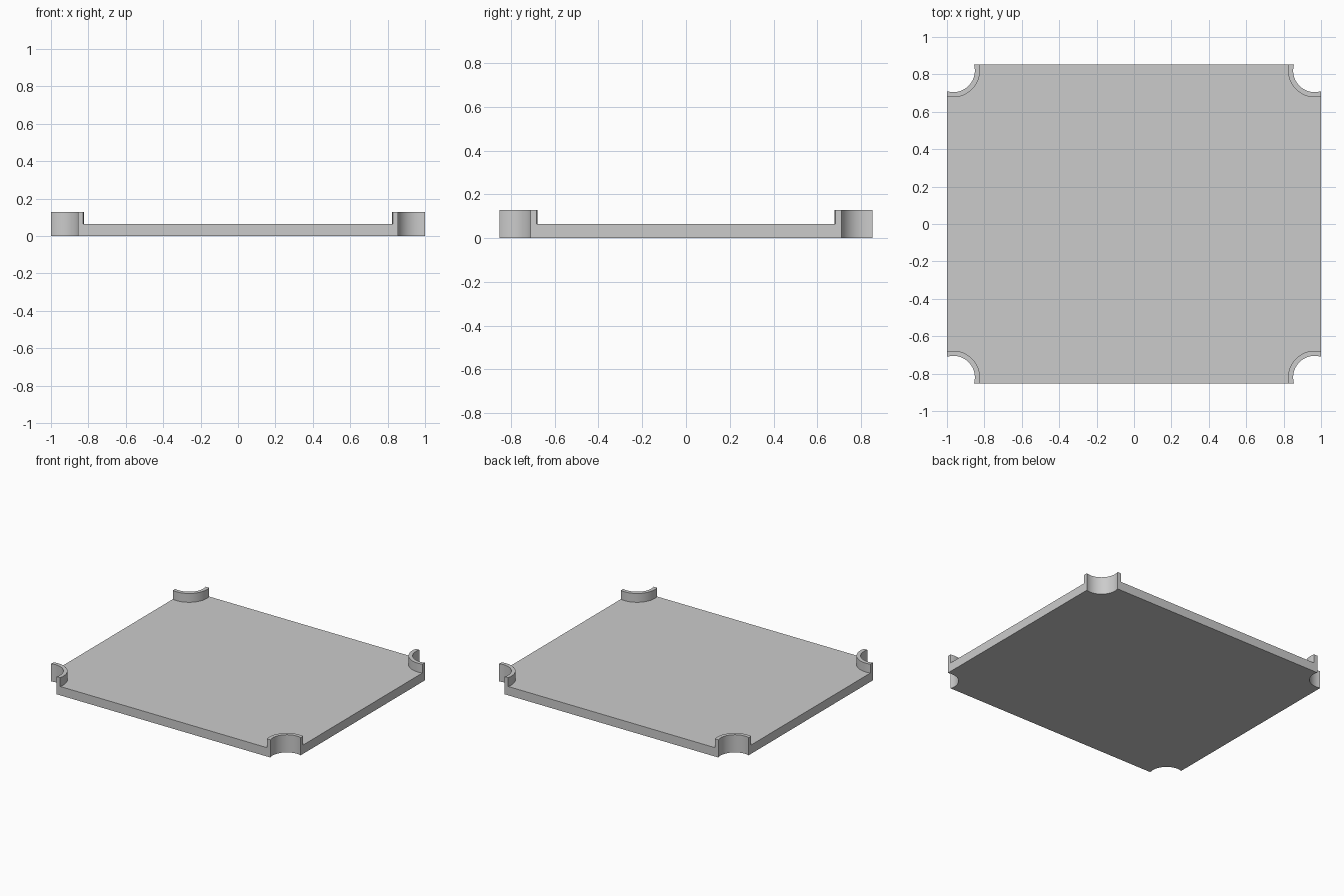
import bpy, bmesh
from math import acos, asin, cos, sin, pi, radians

if "Cube" in bpy.data.objects:
    bpy.data.objects.remove(bpy.data.objects["Cube"], do_unlink=True)

HALF_X, HALF_Y = 1.0, 0.853        # tray half sizes
CX, CY = 0.966, 0.82               # centre of each corner notch
R_IN, R_OUT = 0.115, 0.142         # collar radii
PLATE, COLLAR = 0.064, 0.064       # plate thickness, collar rise
STEPS = 32

grey = bpy.data.materials.new("light_grey")
grey.use_nodes = True
colour = (0.6, 0.6, 0.6, 1)
grey.diffuse_color = colour
grey.node_tree.nodes["Principled BSDF"].inputs["Base Color"].default_value = colour


def notch_arc(bm, radius, sx, sy):
    """Arc from the side edge round to the front or back edge of one corner."""
    start = -acos((HALF_X - CX) / radius)
    end = -pi - asin((HALF_Y - CY) / radius)
    angles = [start + (end - start) * i / STEPS for i in range(STEPS + 1)]
    return [bm.verts.new((sx * (CX + radius * cos(a)),
                          sy * (CY + radius * sin(a)), 0)) for a in angles]


def raise_faces(bm, faces, height, keep):
    geom = bmesh.ops.extrude_face_region(bm, geom=faces, use_keep_orig=keep)["geom"]
    verts = [g for g in geom if isinstance(g, bmesh.types.BMVert)]
    bmesh.ops.translate(bm, verts=verts, vec=(0, 0, height))
    return [g for g in geom if isinstance(g, bmesh.types.BMFace)]


# Flat footprint: plate outline plus a strip of quads round each notch
bm = bmesh.new()
outline = []
for sx, sy in ((1, 1), (-1, 1), (-1, -1), (1, -1)):
    inner = notch_arc(bm, R_IN, sx, sy)
    outer = notch_arc(bm, R_OUT, sx, sy)
    for i in range(STEPS):
        quad = [inner[i], outer[i], outer[i + 1], inner[i + 1]]
        bm.faces.new(quad if sx * sy < 0 else quad[::-1])
    outline += outer if sx * sy > 0 else outer[::-1]
bm.faces.new(outline)
bmesh.ops.recalc_face_normals(bm, faces=bm.faces[:])

# Thicken everything, then raise the corner collars
top = raise_faces(bm, bm.faces[:], PLATE, True)
raise_faces(bm, [f for f in top if len(f.verts) == 4], COLLAR, False)
bmesh.ops.recalc_face_normals(bm, faces=bm.faces[:])

mesh = bpy.data.meshes.new("notched_tray")
bm.to_mesh(mesh)
bm.free()
mesh.materials.append(grey)
tray = bpy.data.objects.new("notched_tray", mesh)
bpy.context.collection.objects.link(tray)

bpy.ops.object.select_all(action="DESELECT")
tray.select_set(True)
bpy.context.view_layer.objects.active = tray
bpy.ops.object.shade_smooth_by_angle(angle=radians(30))
